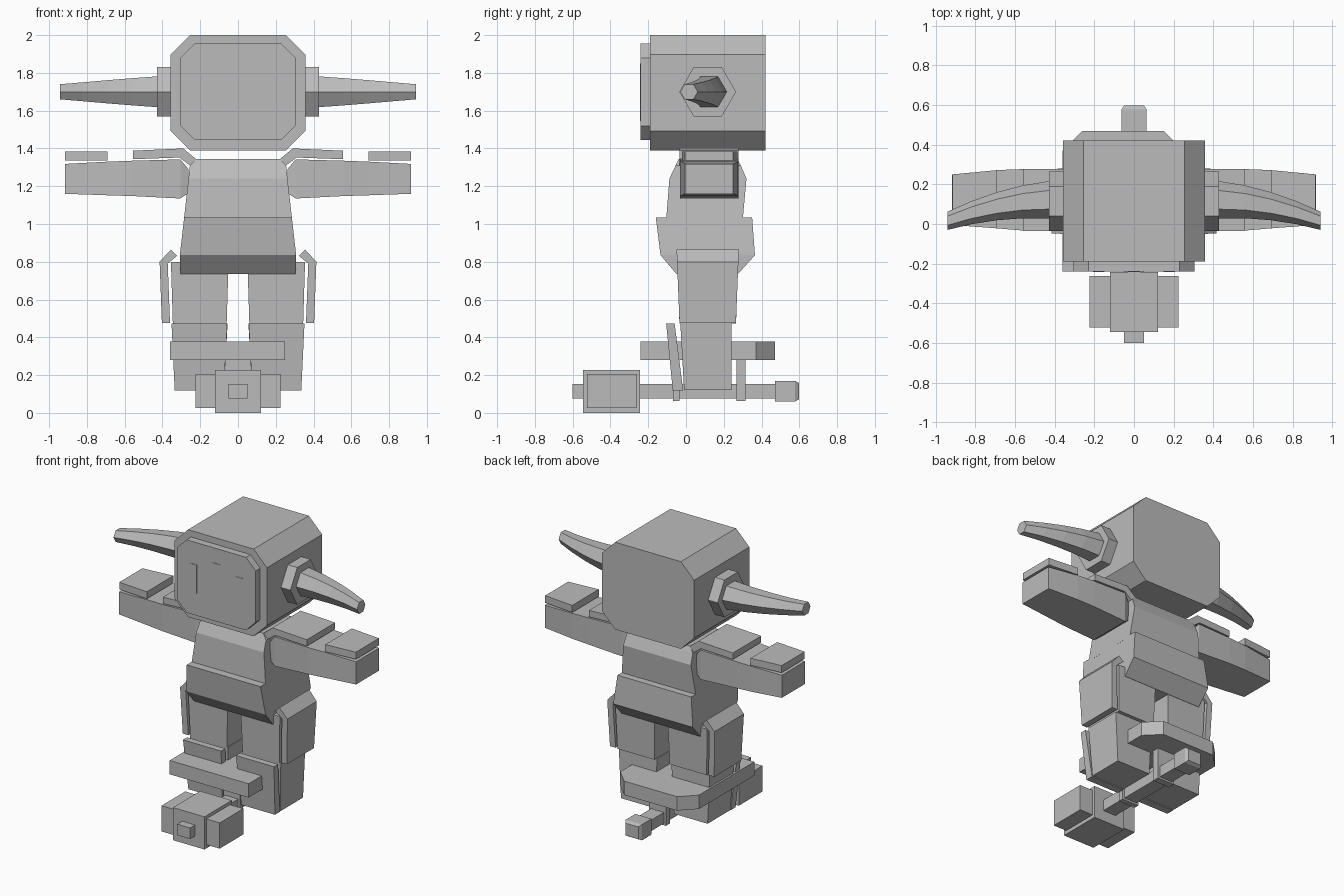
import bpy, bmesh, math

grey = bpy.data.materials.new("plain_grey")
grey.diffuse_color = (0.5, 0.5, 0.5, 1)


def loft(name, rings, mirror=False):
    """Skin a list of equal-length point rings and cap both ends."""
    bm = bmesh.new()
    vs = [[bm.verts.new(p) for p in r] for r in rings]
    n = len(vs[0])
    for a, b in zip(vs, vs[1:]):
        for i in range(n):
            j = (i + 1) % n
            bm.faces.new((a[i], a[j], b[j], b[i]))
    bm.faces.new(vs[0])
    bm.faces.new(vs[-1])
    bmesh.ops.recalc_face_normals(bm, faces=bm.faces)
    me = bpy.data.meshes.new(name)
    bm.to_mesh(me)
    bm.free()
    me.materials.append(grey)
    ob = bpy.data.objects.new(name, me)
    bpy.context.collection.objects.link(ob)
    if mirror:
        ob.modifiers.new("Mirror", 'MIRROR')
    return ob


def box(name, x0, x1, y0, y1, z0, z1, mirror=False):
    return loft(name, [level(x0, x1, y0, y1, z) for z in (z0, z1)], mirror)


def level(x0, x1, y0, y1, z):
    return [(x0, y0, z), (x1, y0, z), (x1, y1, z), (x0, y1, z)]


def octagon(w, z0, z1, c, y):
    return [(w - c, y, z0), (w, y, z0 + c), (w, y, z1 - c), (w - c, y, z1),
            (c - w, y, z1), (-w, y, z1 - c), (-w, y, z0 + c), (c - w, y, z0)]


def hexagon(x, y, r):
    return [(x, y + r * math.cos(math.radians(60 * k)),
             1.7 + r * math.sin(math.radians(60 * k))) for k in range(6)]


# Head with face plate and three thin slots
loft("head", [octagon(0.357, 1.39, 2.0, 0.103, y) for y in (-0.19, 0.42)])
loft("face_plate", [octagon(0.305, 1.445, 1.955, 0.075, y) for y in (-0.24, -0.19)])
box("side_slot", 0.15, 0.208, -0.243, -0.24, 1.6, 1.8, True)
box("middle_slot", -0.03, 0.03, -0.243, -0.24, 1.545, 1.85)

# Horns
loft("horn_socket", [hexagon(x, 0.115, 0.15) for x in (0.35, 0.43)], True)
loft("horn", [hexagon(0.43, 0.122, 0.094), hexagon(0.56, 0.112, 0.083),
              hexagon(0.69, 0.09, 0.071), hexagon(0.82, 0.057, 0.058),
              hexagon(0.942, 0.016, 0.046)], True)

# Torso
loft("chest", [level(-0.287, 0.287, -0.105, 0.30, 1.02),
               level(-0.262, 0.262, -0.088, 0.32, 1.24),
               level(-0.255, 0.255, -0.055, 0.29, 1.31),
               level(-0.222, 0.222, -0.038, 0.272, 1.345)])
loft("waist", [level(-0.305, 0.305, -0.05, 0.275, 0.735),
               level(-0.308, 0.308, -0.135, 0.365, 0.835),
               level(-0.285, 0.285, -0.16, 0.35, 1.035)])

# Arms: cross-sections along x as (x, y0, y1, z0, z1)
arm = [(0.262, -0.02, 0.26, 1.165, 1.29), (0.305, -0.033, 0.277, 1.135, 1.342),
       (0.56, -0.033, 0.277, 1.148, 1.335), (0.69, -0.022, 0.272, 1.152, 1.33),
       (0.917, -0.005, 0.25, 1.16, 1.318)]
loft("arm", [[(x, y0, z0), (x, y1, z0), (x, y1, z1), (x, y0, z1)]
             for x, y0, y1, z0, z1 in arm], True)
shoulder = [(0.22, 1.342), (0.29, 1.4), (0.557, 1.388),
            (0.557, 1.343), (0.31, 1.352), (0.255, 1.31)]
loft("shoulder_pad", [[(x, y, z) for x, z in shoulder] for y in (-0.035, 0.278)], True)
loft("hand_pad", [[(0.69, y0, z0), (0.915, y1, z0), (0.915, y1, z1), (0.69, y0, z1)]
                  for y0, y1, z0, z1 in ((-0.022, -0.005, 1.335, 1.385),
                                         (0.272, 0.25, 1.335, 1.385))], True)

# Legs
loft("thigh", [level(0.06, 0.345, -0.035, 0.265, 0.472),
               level(0.05, 0.355, -0.045, 0.275, 0.8)], True)
loft("shin", [level(0.075, 0.335, -0.01, 0.24, 0.12),
              level(0.055, 0.352, -0.03, 0.24, 0.472)], True)
loft("shin_plate", [level(0.075, 0.335, -0.07, -0.015, 0.118),
                    level(0.057, 0.352, -0.105, -0.06, 0.472)], True)
hip = [(0.355, 0.865), (0.415, 0.8), (0.403, 0.475),
       (0.36, 0.475), (0.372, 0.79), (0.322, 0.832)]
loft("hip_plate", [[(x, y + s * 0.04 * (0.865 - z), z) for x, z in hip]
                   for y, s in ((-0.05, 1), (0.28, -1))], True)

# Platform with cut rear corners, and its two posts
deck = [(-0.36, -0.24), (0.25, -0.24), (0.25, 0.37),
        (0.15, 0.47), (-0.26, 0.47), (-0.36, 0.37)]
loft("platform", [[(x, y, z) for x, y in deck] for z in (0.28, 0.377)])
for name, y0, y1 in (("front_post", -0.07, -0.035), ("rear_post", 0.267, 0.315)):
    box(name, -0.065, 0.065, y0, y1, 0.062, 0.285)

# Hammer: shaft, pommel and head
box("shaft", -0.05, 0.05, -0.6, 0.48, 0.075, 0.152)
loft("pommel", [[(-w, y, 0.115 - h), (w, y, 0.115 - h), (w, y, 0.115 + h), (-w, y, 0.115 + h)]
                for w, h, y in ((0.063, 0.055, 0.47), (0.063, 0.055, 0.577), (0.05, 0.043, 0.597))])
box("hammer_core", -0.122, 0.122, -0.545, -0.243, 0.0, 0.228)
box("hammer_cheek", 0.12, 0.225, -0.523, -0.262, 0.025, 0.205, True)
